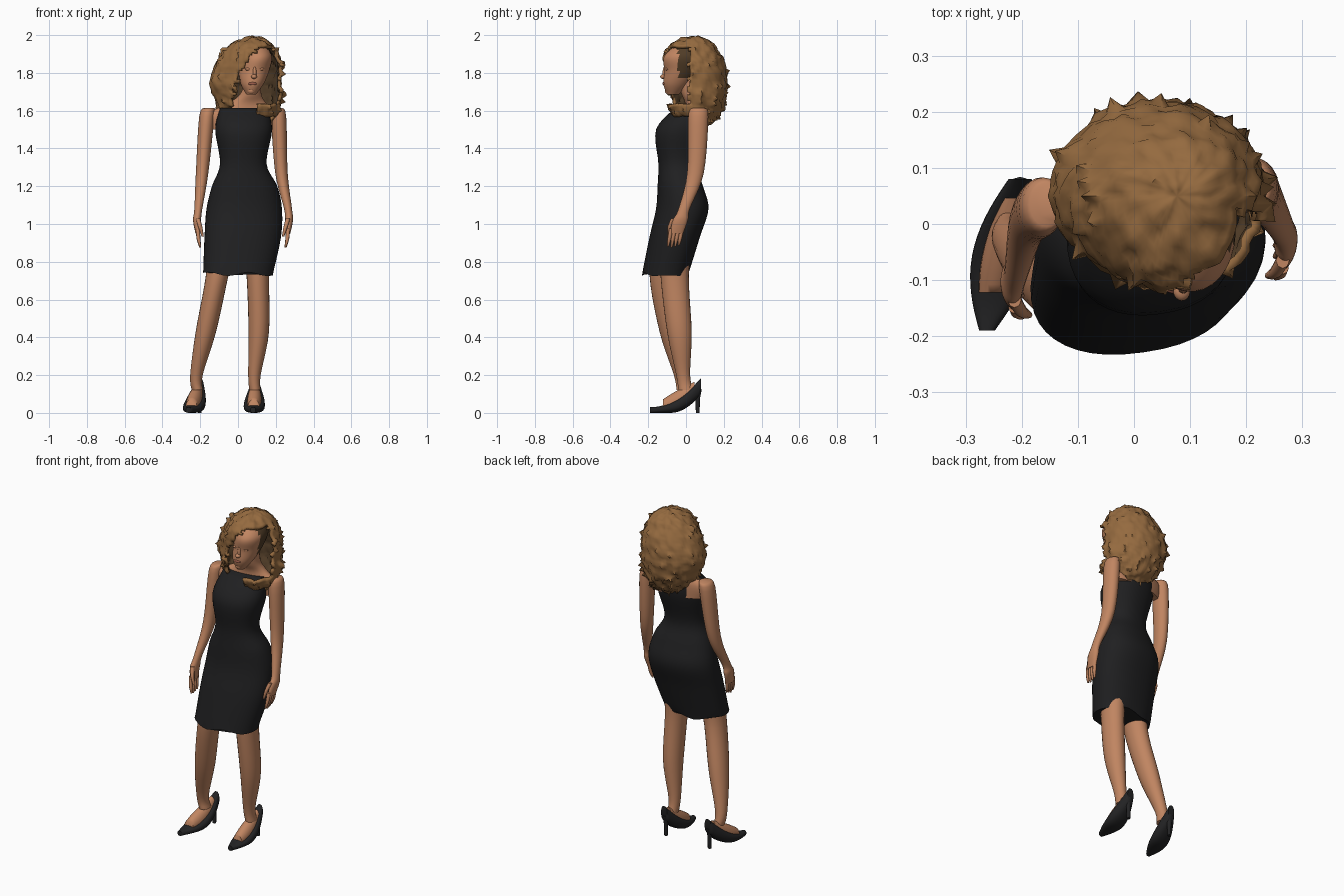
import bpy, bmesh, math, random
from mathutils import Vector, noise

random.seed(4)
cube = bpy.data.objects.get("Cube")
if cube:
    bpy.data.objects.remove(cube)


def material(name, *rgb):
    mat = bpy.data.materials.new(name)
    mat.use_nodes = True
    mat.diffuse_color = (*rgb, 1)
    shader = next(node for node in mat.node_tree.nodes if node.type == 'BSDF_PRINCIPLED')
    shader.inputs["Base Color"].default_value = (*rgb, 1)
    return mat


skin = material("skin", .53, .235, .12)
hair_light = material("brown hair", .3, .145, .05)
hair_dark = material("dark brown hair", .08, .045, .02)
cloth = material("black cloth", .014, .014, .015)
leather = material("black leather", .017, .017, .018)
lip = material("lips", .33, .11, .07)


def finish(name, bm, mats, edit=None):
    """Turn a closed surface into a smooth object, after an optional edit."""
    bmesh.ops.recalc_face_normals(bm, faces=bm.faces)
    if edit:
        edit(bm)
    mesh = bpy.data.meshes.new(name)
    bm.to_mesh(mesh)
    bm.free()
    for mat in mats:
        mesh.materials.append(mat)
    mesh.shade_smooth()
    mesh.set_sharp_from_angle(angle=math.radians(60))
    obj = bpy.data.objects.new(name, mesh)
    bpy.context.collection.objects.link(obj)
    return obj


def ball(name, centre, radii, mats, sides=16, edit=None):
    bm = bmesh.new()
    bmesh.ops.create_uvsphere(bm, u_segments=sides, v_segments=sides * 2 // 3, radius=1)
    bmesh.ops.scale(bm, vec=radii, verts=bm.verts)
    bmesh.ops.translate(bm, vec=centre, verts=bm.verts)
    return finish(name, bm, mats, edit)


def spline(rings, steps):
    """Catmull-Rom interpolation through the cross-sections."""
    points = [rings[0], *rings, rings[-1]]
    result = []
    for i in range(len(rings) - 1):
        before, start, end, after = (Vector(p) for p in points[i:i + 4])
        for k in range(steps):
            t = k / steps
            lead, trail = (end - before) / 2, (after - start) / 2
            ease = t * t * (3 - 2 * t)
            result.append(start.lerp(end, ease) + lead * t * (1 - t) ** 2 - trail * t * t * (1 - t))
    return result + [Vector(rings[-1])]


def loft(name, rings, mats, sides=24, steps=5, turn=0, square=1, along_y=False, edit=None):
    """Skin a tube over (x, y, z, radius, radius) cross-sections."""
    bm = bmesh.new()
    loops = []
    for x, y, z, wide, deep in spline(rings, steps):
        loop = []
        for k in range(sides):
            angle = math.tau * k / sides
            c, s = math.cos(angle), math.sin(angle)
            across = wide * math.copysign(abs(c) ** square, c)
            other = deep * math.copysign(abs(s) ** square, s)
            if along_y:
                offset = Vector((across, 0, other))
            else:
                offset = Vector((across * math.cos(turn) - other * math.sin(turn),
                                 across * math.sin(turn) + other * math.cos(turn), 0))
            loop.append(bm.verts.new(Vector((x, y, z)) + offset))
        loops.append(loop)
    for low, high in zip(loops, loops[1:]):
        for k in range(sides):
            bm.faces.new((low[k - 1], low[k], high[k], high[k - 1]))
    bm.faces.new(loops[0])
    bm.faces.new(loops[-1])
    return finish(name, bm, mats, edit)


# Dress with a wavy hem
def wave_hem(bm):
    hem = min(v.co.z for v in bm.verts)
    for v in bm.verts:
        if v.co.z < hem + .02:
            v.co.z += .01 * math.sin(v.co.x * 30)


loft("dress", [
    (0, -.11, .735, .185, .12), (.025, -.06, .93, .203, .13), (.033, -.02, 1.08, .2, .136),
    (.035, -.03, 1.2, .173, .118), (.028, -.045, 1.32, .123, .1), (.03, -.027, 1.5, .15, .13),
    (.03, .025, 1.615, .125, .08)], [cloth], sides=40, turn=.14, square=.88, edit=wave_hem)

# Shoulders and neck
loft("shoulders_and_neck", [
    (.025, .045, 1.5, .17, .05), (.025, .045, 1.58, .19, .05), (.05, .045, 1.64, .1, .05),
    (.07, .025, 1.7, .052, .052), (.08, .01, 1.8, .05, .05)], [skin], turn=.1)


# Head, with a scalp chosen by position
def paint_scalp(bm):
    for face in bm.faces:
        spot = face.calc_center_median()
        face.material_index = int(spot.z > 1.935 or (spot.z > 1.77 and spot.y > -.04))


loft("head", [
    (.07, -.07, 1.685, .025, .03), (.075, -.05, 1.74, .06, .07), (.085, -.02, 1.81, .08, .095),
    (.1, 0, 1.89, .08, .115), (.1, .03, 1.965, .04, .06)],
    [skin, hair_dark], sides=32, steps=8, turn=.1, edit=paint_scalp)

# Face
ball("nose_bridge", (.088, -.112, 1.8), (.01, .012, .035), [skin])
ball("nose_tip", (.085, -.12, 1.78), (.015, .017, .012), [skin])
ball("lips", (.077, -.115, 1.743), (.022, .01, .009), [lip])
ball("chin", (.07, -.09, 1.705), (.022, .022, .02), [skin])
for side, x in (("right", .055), ("left", .12)):
    ball(side + "_eyelid", (x, -.1, 1.82), (.018, .01, .008), [skin])


# Curly hair, opened around the face
def curl_and_open(bm):
    for v in bm.verts:
        front = max(0, .04 - v.co.y)
        crown = min(.5, max(0, v.co.z - 1.8) * 3)
        v.co.y -= front * crown
        v.co.x += .2 * front + .15 * abs(v.co.z - 1.75)
    bm.normal_update()
    for v in bm.verts:
        lump = noise.noise(v.co * 28) * .011 + noise.noise(v.co * 70) * .006
        spike = .02 if random.random() < .04 and v.co.z < 1.93 else 0
        v.co += v.normal * (lump + spike)
    opening = []
    for face in bm.faces:
        spot = face.calc_center_median()
        rough = random.uniform(-.01, .01)
        parting = (spot.z - 1.8) * (.77 if spot.z > 1.8 else .2) + rough
        if spot.z < 1.57:
            cut = spot.y < .01 + rough
        elif spot.z < 1.64:
            cut = parting < spot.x < .1 and spot.y < .03
        else:
            cut = spot.z < 1.945 and spot.x > parting and spot.y < .02 + rough
        if cut:
            opening.append(face)
    bmesh.ops.delete(bm, geom=opening, context='FACES')


hair = ball("hair", (.04, .05, 1.745), (.19, .17, .25), [hair_light, hair_dark],
            sides=72, edit=curl_and_open)
shell = hair.modifiers.new("thickness", 'SOLIDIFY')
shell.thickness = .018
shell.offset = -1
shell.material_offset = 1


def limb(name, path, sizes):
    """Loft a limb whose (height, radius, radius) sizes are shared by both sides."""
    loft(name, [(*place, *size) for place, size in zip(path, sizes)], [skin])


# Arms and hands
arm_sizes = [(1.615, .025, .03), (1.57, .04, .053), (1.27, .033, .044),
             (1.08, .021, .03), (1.02, .021, .04), (.95, .012, .035)]
arm_paths = {
    "left": [(.205, .065), (.215, .065), (.23, .05), (.265, -.01), (.27, -.03), (.265, -.05)],
    "right": [(-.15, .035), (-.165, .03), (-.19, 0), (-.21, -.085), (-.217, -.105), (-.213, -.12)]}
for side, path in arm_paths.items():
    limb(side + "_arm", path, arm_sizes)
    x, y = path[-1]
    inward = -math.copysign(.013, x)
    for i, finger in enumerate(("fore", "middle", "ring", "little")):
        row = y + (i - 1.5) * .019
        loft(f"{side}_{finger}_finger", [
            (x, row, .975, .011, .011), (x + inward / 3, row - .01, .92, .01, .01),
            (x + inward, row - .017, .875 + .006 * abs(i - 1), .005, .005)], [skin], sides=8)
    loft(side + "_thumb", [
        (x, y - .015, 1.03, .012, .014), (x + inward, y - .036, .985, .011, .011),
        (x + inward * 2, y - .042, .935, .006, .006)], [skin], sides=8)

# Legs
leg_sizes = [(.95, .08, .09), (.73, .06, .075), (.43, .054, .065), (.2, .033, .037), (.12, .03, .04)]
limb("right_leg", [(-.08, -.08), (-.11, -.118), (-.17, -.075), (-.22, -.027), (-.215, -.01)], leg_sizes)
limb("left_leg", [(.1, -.05), (.105, -.06), (.11, -.035), (.087, -.015), (.09, 0)], leg_sizes)


def foot_section(heel_x, toe_x, t, width, instep):
    """Cross-section of a heeled foot, from t = 0 at the toe to 1 at the heel."""
    bottom = .1 * max(0, (t - .4) / .6) ** 2
    top = .03 + .155 * t * t + instep * math.sin(math.pi * t)
    across = width * math.sin(math.pi * (.08 + .8 * t))
    return (toe_x + (heel_x - toe_x) * t, -.19 + .27 * t,
            (top + bottom) / 2, across, (top - bottom) / 2)


# Feet and stiletto pumps
for side, heel_x, toe_x in (("right", -.203, -.262), ("left", .092, .08)):
    stations = [i / 8 for i in range(9)]
    pump = [foot_section(heel_x, toe_x, t, .056, 0) for t in stations]
    loft(side + "_shoe", pump, [leather], steps=2, along_y=True, square=.8)
    foot = [foot_section(heel_x, toe_x, t, .038, .045) for t in stations[2:-1]]
    loft(side + "_foot", foot, [skin], steps=2, along_y=True)
    heel = [(heel_x, .062, z, r, r) for z, r in ((.125, .022), (.08, .013), (0, .01))]
    loft(side + "_stiletto", heel, [leather], sides=12)
